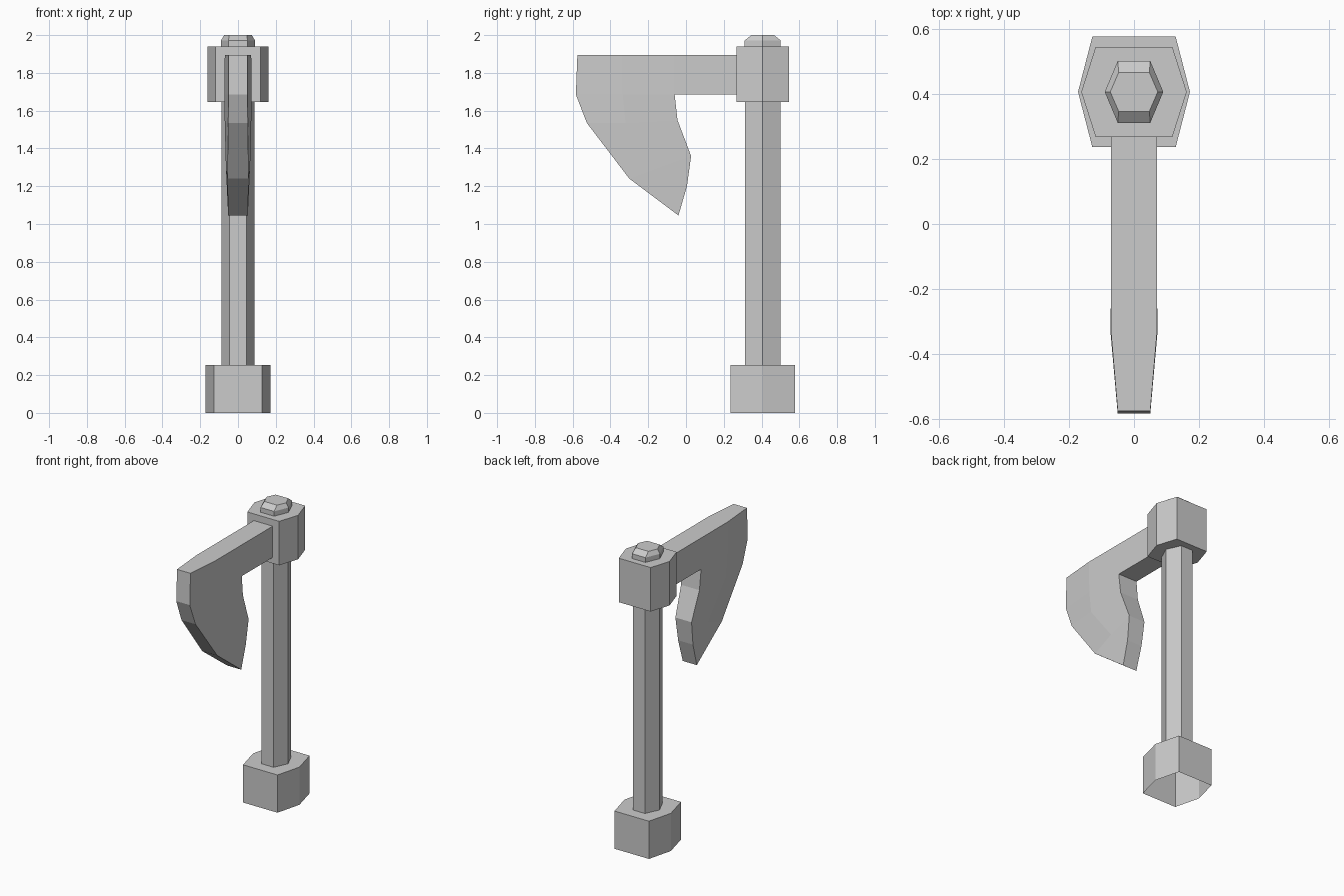
import bpy, bmesh

if "Cube" in bpy.data.objects:
    bpy.data.objects.remove(bpy.data.objects["Cube"])

CY = 0.406  # handle axis


def finish(name, bm):
    bmesh.ops.recalc_face_normals(bm, faces=bm.faces)
    me = bpy.data.meshes.new(name)
    bm.to_mesh(me)
    bm.free()
    ob = bpy.data.objects.new(name, me)
    bpy.context.collection.objects.link(ob)
    return ob


def hex_part(name, sections, bottom=True):
    """Six-sided column; each section is (z, point half width, flat half width, half depth)."""
    bm = bmesh.new()
    rings = []
    for z, px, fx, d in sections:
        pts = [(-px, 0), (-fx, -d), (fx, -d), (px, 0), (fx, d), (-fx, d)]
        rings.append([bm.verts.new((x, CY + y, z)) for x, y in pts])
    for a, b in zip(rings, rings[1:]):
        for i in range(6):
            j = (i + 1) % 6
            bm.faces.new((a[i], a[j], b[j], b[i]))
    bm.faces.new(rings[-1])
    if bottom:
        bm.faces.new(rings[0])
    ob = finish(name, bm)
    if not bottom:
        # keep the open socket's walls facing outward
        me = ob.data
        if me.polygons[-1].normal.z < 0:
            me.flip_normals()
    return ob


# Handle parts, bottom to top (the pommel is hollow underneath)
hex_part("pommel", [(0, .172, .128, .17), (.253, .172, .128, .17)], bottom=False)
hex_part("handle", [(.25, .088, .045, .093), (1.65, .088, .045, .093)])
hex_part("head_collar", [(1.645, .162, .118, .138), (1.94, .162, .118, .138)])
hex_part("top_cap", [(1.938, .09, .05, .095), (1.972, .09, .05, .095),
                     (2.0, .073, .047, .06)])

# Axe head: side layout points as (y, z, half thickness)
points = [
    (-.575, 1.895, .05), (-.34, 1.895, .07), (-.06, 1.895, .07), (.28, 1.895, .07),
    (-.583, 1.685, .05), (-.335, 1.685, .072), (-.06, 1.685, .07), (.28, 1.685, .07),
    (-.525, 1.535, .052), (-.32, 1.535, .07), (-.045, 1.55, .068),
    (-.30, 1.24, .056), (-.14, 1.30, .064), (.027, 1.36, .06),
    (-.04, 1.045, .052), (.005, 1.20, .055)]
faces = [(0, 1, 5, 4), (1, 2, 6, 5), (2, 3, 7, 6), (4, 5, 9, 8), (5, 6, 10, 9),
         (8, 9, 12, 11), (9, 10, 13, 12), (11, 12, 13, 15, 14)]
outline = [0, 1, 2, 3, 7, 6, 10, 13, 15, 14, 11, 8, 4]

bm = bmesh.new()
left = [bm.verts.new((-t, y, z)) for y, z, t in points]
right = [bm.verts.new((t, y, z)) for y, z, t in points]
for f in faces:
    for side in (left, right):
        bm.faces.new([side[i] for i in f])
for a, b in zip(outline, outline[1:] + outline[:1]):
    bm.faces.new((left[a], left[b], right[b], right[a]))
finish("axe_blade", bm)
